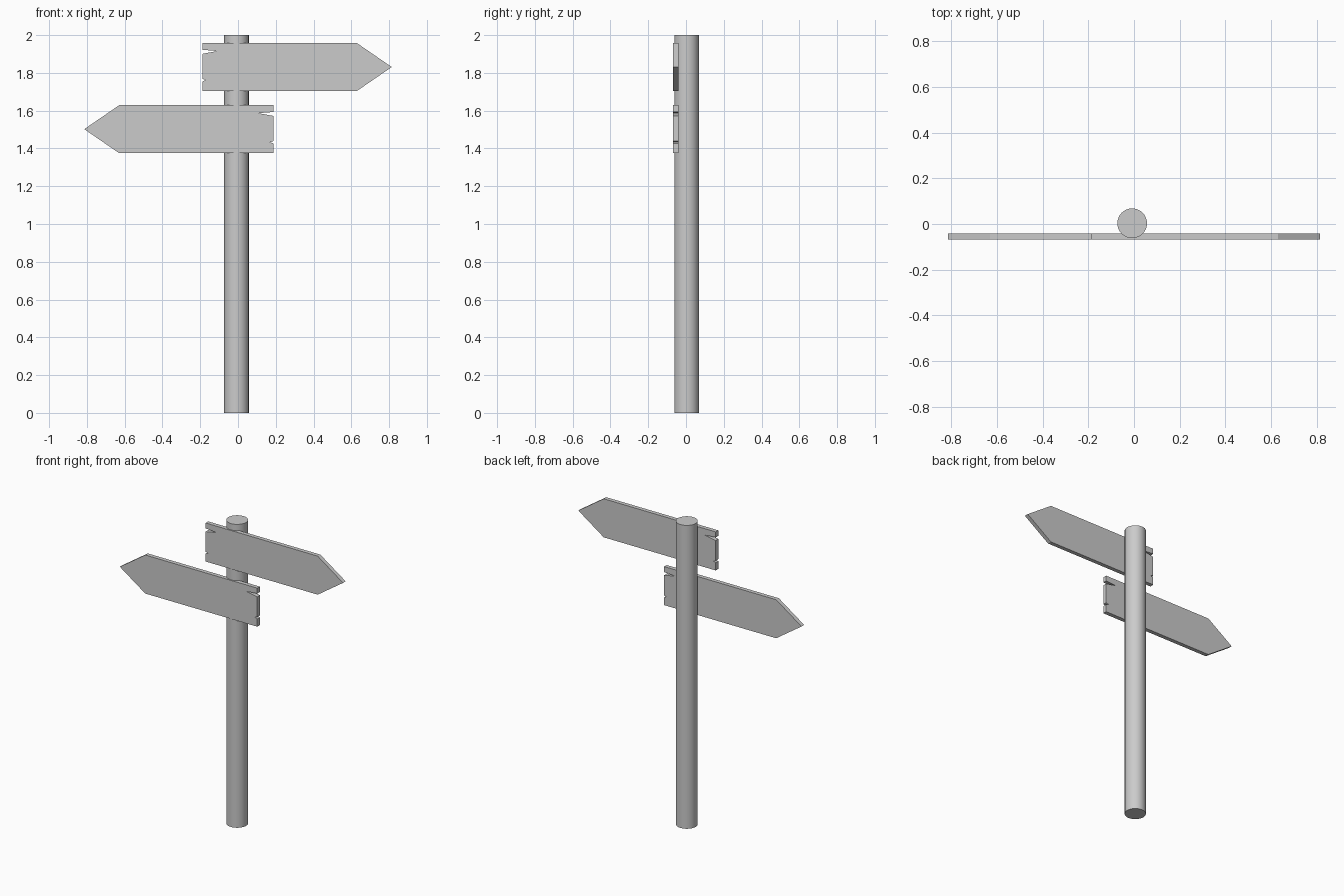
import bpy, bmesh

if "Cube" in bpy.data.objects:
    bpy.data.objects.remove(bpy.data.objects["Cube"])

# Round post, standing on the ground
bpy.ops.mesh.primitive_cylinder_add(vertices=32, radius=0.065, depth=2.0,
                                    location=(-0.008, 0.003, 1.0))
post = bpy.context.object
post.name = "post"
bpy.ops.object.shade_smooth_by_angle()

# Arrow board outline: x along the board, z from its middle; the blunt end has two splits
OUTLINE = [(-0.188, -0.127), (0.629, -0.127), (0.814, 0.0), (0.629, 0.127),
           (-0.188, 0.127), (-0.188, 0.091), (-0.108, 0.085), (-0.188, 0.070),
           (-0.188, -0.063), (-0.170, -0.069), (-0.188, -0.076)]
FRONT_Y, THICKNESS = -0.068, 0.027


def arrow_board(name, height, direction):
    """Extruded plank pointing to +x (direction 1) or -x (direction -1)."""
    bm = bmesh.new()
    face = bm.faces.new([bm.verts.new((direction * x, FRONT_Y, height + z))
                         for x, z in OUTLINE])
    moved = bmesh.ops.extrude_face_region(bm, geom=[face], use_keep_orig=True)["geom"]
    bmesh.ops.translate(bm, vec=(0, THICKNESS, 0),
                        verts=[g for g in moved if isinstance(g, bmesh.types.BMVert)])
    bmesh.ops.recalc_face_normals(bm, faces=bm.faces[:])
    mesh = bpy.data.meshes.new(name)
    bm.to_mesh(mesh)
    bm.free()
    board = bpy.data.objects.new(name, mesh)
    bpy.context.collection.objects.link(board)
    return board


# Two boards pointing opposite ways
arrow_board("upper_board", 1.831, 1)
arrow_board("lower_board", 1.502, -1)
